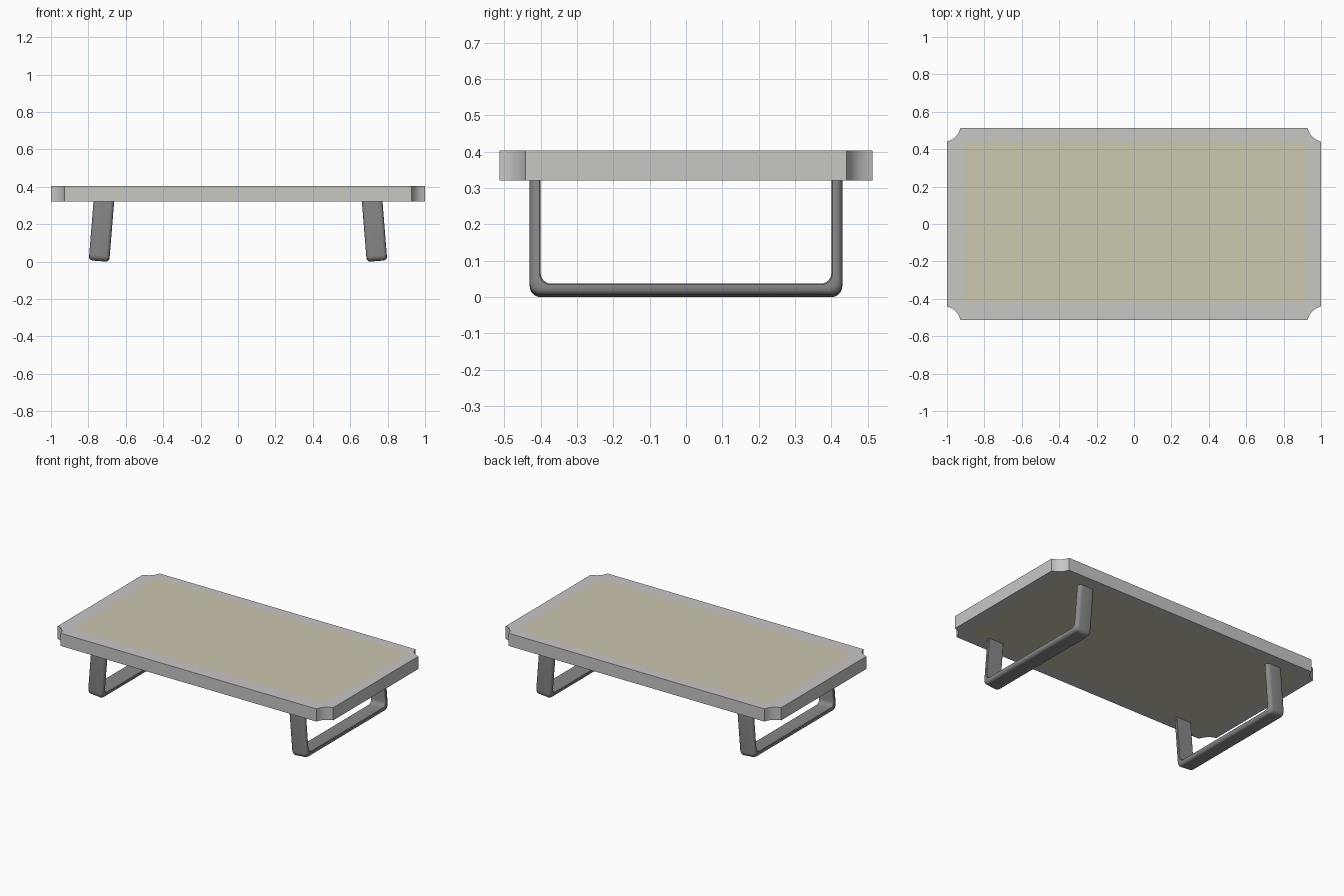
import bpy, bmesh, math
from mathutils import Matrix

if "Cube" in bpy.data.objects:
    bpy.data.objects.remove(bpy.data.objects["Cube"])


def material(name, rgb):
    m = bpy.data.materials.new(name)
    m.diffuse_color = (*rgb, 1)
    m.use_nodes = True
    m.node_tree.nodes["Principled BSDF"].inputs["Base Color"].default_value = m.diffuse_color
    return m


FRAME = material("light grey frame", (0.58, 0.57, 0.55))
PANEL = material("pale straw panel", (0.60, 0.57, 0.42))
METAL = material("mid grey metal", (0.25, 0.25, 0.25))


def finish(name, bm, mats):
    bmesh.ops.recalc_face_normals(bm, faces=bm.faces)
    me = bpy.data.meshes.new(name)
    bm.to_mesh(me)
    bm.free()
    for m in mats:
        me.materials.append(m)
    ob = bpy.data.objects.new(name, me)
    bpy.context.collection.objects.link(ob)
    bpy.ops.object.select_all(action='DESELECT')
    ob.select_set(True)
    bpy.context.view_layer.objects.active = ob
    bpy.ops.object.shade_smooth_by_angle(angle=math.radians(35))
    return ob


# Table top: slab with scooped corners, inset panel on top and underside
HX, HY, CUT, SAG, N = 1.0, 0.513, 0.072, 0.015, 8
Z0, Z1 = 0.32, 0.403


def scoop(sx, sy):
    """Concave corner curve, running from the x side to the y side."""
    a, b = (HX, HY - CUT), (HX - CUT, HY)
    c = [(a[i] + b[i]) / 2 - SAG * 2 * 0.7071 for i in (0, 1)]
    pts = []
    for k in range(N + 1):
        t = k / N
        p = [(1 - t) ** 2 * a[i] + 2 * t * (1 - t) * c[i] + t * t * b[i] for i in (0, 1)]
        pts.append((p[0] * sx, p[1] * sy))
    return pts if sx * sy > 0 else pts[::-1]


bm = bmesh.new()
corners = [scoop(1, 1), scoop(-1, 1), scoop(-1, -1), scoop(1, -1)]
inner = [(0.915, 0.44), (-0.905, 0.44), (-0.905, -0.415), (0.915, -0.415)]
rims = []
for z in (Z0, Z1):
    arcs = [[bm.verts.new((x, y, z)) for x, y in c] for c in corners]
    rect = [bm.verts.new((x, y, z)) for x, y in inner]
    bm.faces.new(rect).material_index = 1
    for i in range(4):
        j = (i + 1) % 4
        for k in range(N):
            bm.faces.new((rect[i], arcs[i][k], arcs[i][k + 1]))
        bm.faces.new((rect[i], arcs[i][-1], arcs[j][0], rect[j]))
    rims.append([v for a in arcs for v in a])
low, high = rims
for i in range(len(low)):
    j = (i + 1) % len(low)
    bm.faces.new((low[i], low[j], high[j], high[i]))
finish("table_top", bm, [FRAME, PANEL])


# Legs: flat U-shaped bars, rounded on the outside, leaning inwards
def leg(name, side):
    T, W, R, TOP, S = 0.03, 0.055, 0.02, 0.345, 6
    # path of inner point and matching outer point in (y, z)
    half = [((0.40, TOP), (0.43, TOP))]
    for k in range(S + 1):
        a = -math.pi / 2 * k / S
        c, s = 0.03 * math.cos(a), 0.03 * math.sin(a)
        half.append(((0.37 + c, 0.06 + s), (0.40 + c, 0.03 + s)))
    path = half + [((-i[0], i[1]), (-o[0], o[1])) for i, o in reversed(half)]
    # section as (x, share of thickness)
    sec = []
    for k in range(6):
        a = math.pi / 2 * k / 5
        sec.append((W - R + R * math.cos(a), (T - R + R * math.sin(a)) / T))
    sec = [(W, 0.1), (W - 0.003, 0)][::-1] + sec
    sec = sec + [(-x, t) for x, t in reversed(sec)]
    bm = bmesh.new()
    rings = [[bm.verts.new((x, i[0] + (o[0] - i[0]) * t, i[1] + (o[1] - i[1]) * t))
              for x, t in sec] for i, o in path]
    n = len(sec)
    for a, b in zip(rings, rings[1:]):
        for k in range(n):
            m = (k + 1) % n
            bm.faces.new((a[k], a[m], b[m], b[k]))
    bm.faces.new(rings[0])
    bm.faces.new(rings[-1])
    tilt = Matrix.Rotation(math.radians(-4.6 * side), 4, 'Y')
    bm.transform(Matrix.Translation((0.743 * side, 0, 0)) @ tilt)
    lift = -min(v.co.z for v in bm.verts)
    bm.transform(Matrix.Translation((0, 0, lift)))
    finish(name, bm, [METAL])


leg("left_leg", -1)
leg("right_leg", 1)
